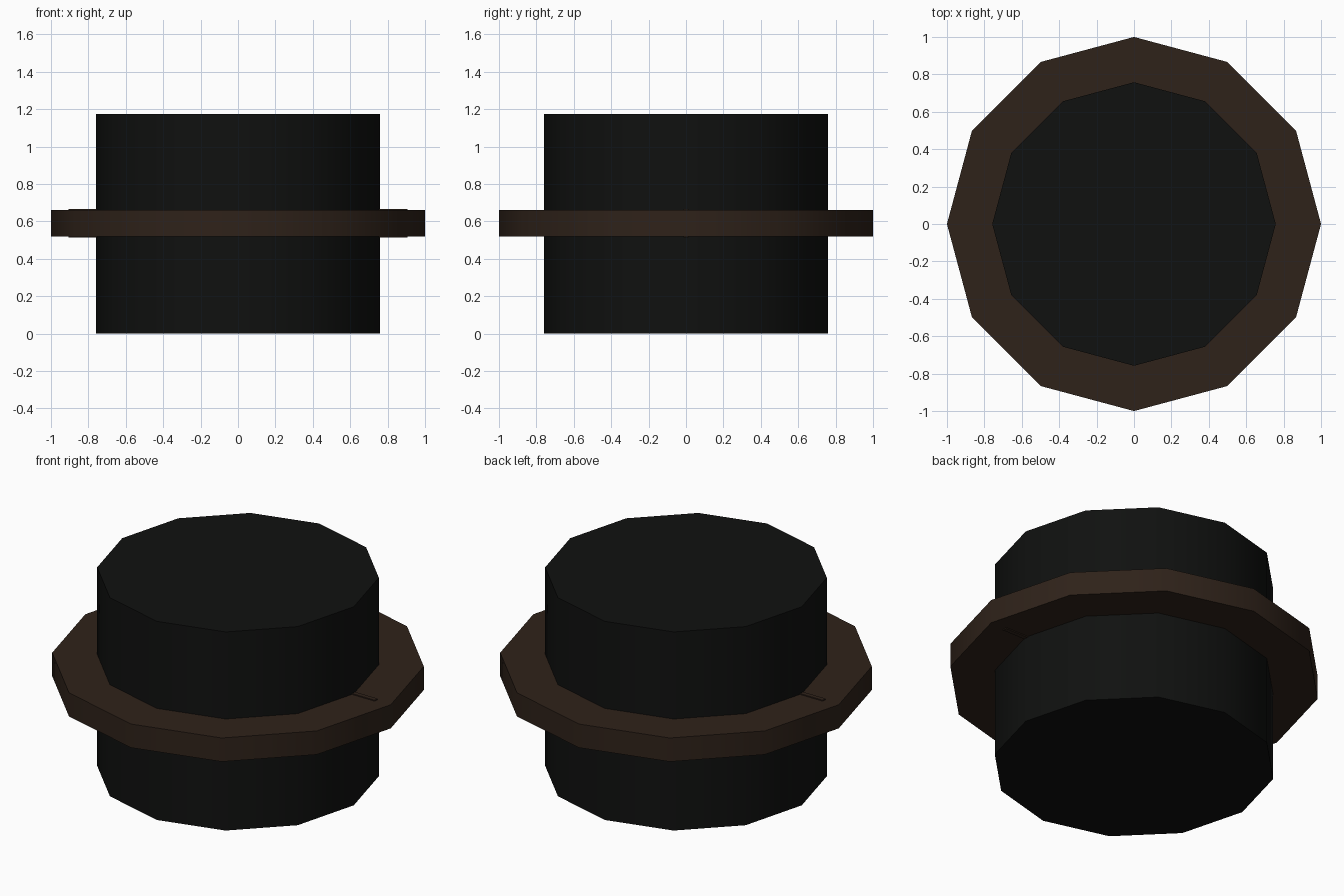
import bpy
import math

if "Cube" in bpy.data.objects:
    bpy.data.objects.remove(bpy.data.objects["Cube"])


def material(name, color):
    mat = bpy.data.materials.new(name)
    mat.diffuse_color = (*color, 1)
    mat.use_nodes = True
    mat.node_tree.nodes["Principled BSDF"].inputs["Base Color"].default_value = mat.diffuse_color
    return mat


black = material("black", (0.005, 0.0055, 0.005))
brown = material("dark_brown", (0.028, 0.016, 0.010))


def drum(name, radius, z0, z1, mat):
    bpy.ops.mesh.primitive_cylinder_add(
        vertices=12, radius=radius, depth=z1 - z0, location=(0, 0, (z0 + z1) / 2))
    obj = bpy.context.object
    obj.name = name
    obj.data.materials.append(mat)
    bpy.ops.object.shade_smooth_by_angle(angle=math.radians(40))
    return obj


# Twelve-sided body and the flange around its middle
drum("body", 0.758, 0.0, 1.175, black)
drum("flange", 1.0, 0.52, 0.66, brown)

# Thin bar through the flange, standing slightly proud on both faces
bpy.ops.mesh.primitive_cube_add(size=1, location=(0, 0, 0.59))
bar = bpy.context.object
bar.name = "cross_bar"
bar.scale = (1.81, 0.026, 0.152)
bpy.ops.object.transform_apply(location=False, rotation=False, scale=True)
bar.data.materials.append(brown)
